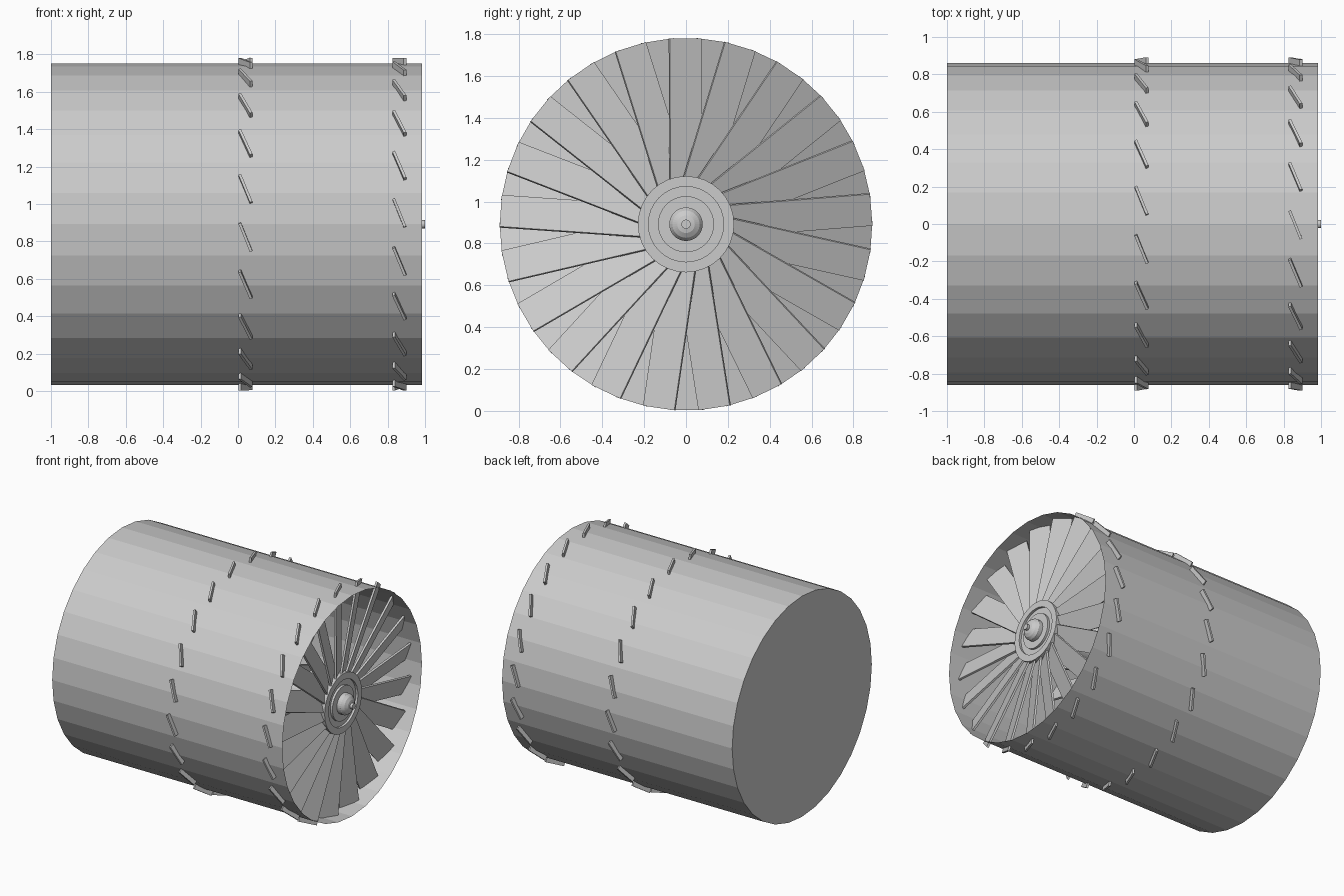
import bpy, bmesh, math
from mathutils import Matrix, Vector

if "Cube" in bpy.data.objects:
    bpy.data.objects.remove(bpy.data.objects["Cube"])

CZ = 0.892          # height of the engine axis
BLADES = 21
STEP = 2 * math.pi / BLADES


def finish(name, bm, normals=True):
    if normals:
        bmesh.ops.recalc_face_normals(bm, faces=bm.faces)
    me = bpy.data.meshes.new(name)
    bm.to_mesh(me)
    bm.free()
    ob = bpy.data.objects.new(name, me)
    ob.location = (0, 0, CZ)
    bpy.context.collection.objects.link(ob)
    return ob


def lathe(name, profile, n=32, cap_start=True, cap_end=True):
    """Revolve (x, radius) points about the x axis."""
    bm = bmesh.new()
    rings = []
    for x, r in profile:
        rings.append([bm.verts.new((x, r * math.cos(2 * math.pi * i / n),
                                    r * math.sin(2 * math.pi * i / n))) for i in range(n)])
    for a, b in zip(rings, rings[1:]):
        for i in range(n):
            j = (i + 1) % n
            bm.faces.new((a[i], a[j], b[j], b[i]))
    if cap_start:
        bm.faces.new(rings[0])
    if cap_end:
        bm.faces.new(rings[-1])
    return finish(name, bm)


def blade_row(name, x, start):
    """Ring of pitched flat blades; local y is radial, z tangential."""
    bm = bmesh.new()
    r0, r1 = 0.20, 0.888
    for k in range(BLADES):
        m = (Matrix.Translation((x, 0, 0))
             @ Matrix.Rotation(start + k * STEP, 4, 'X')
             @ Matrix.Translation((0, (r0 + r1) / 2, 0))
             @ Matrix.Rotation(math.radians(22), 4, 'Y')
             @ Matrix.Diagonal((0.015, r1 - r0, 0.163, 1)))
        bmesh.ops.create_cube(bm, size=1, matrix=m)
    return finish(name, bm)


# thin outer casing, closed at the back and open at the front
lathe("casing", [(-1, 0.86), (0.984, 0.86)], cap_end=False)

# two staggered blade rows
first = math.radians(176)
blade_row("front_blades", 0.8625, first)
blade_row("rear_blades", 0.0395, first + STEP / 2)

# front hub with a groove, rounded spinner and small nose pin
lathe("front_hub", [(0.825, 0.23), (0.908, 0.23), (0.908, 0.18), (0.89, 0.18),
                    (0.89, 0.134), (0.908, 0.134), (0.908, 0.08), (0.94, 0.08),
                    (0.962, 0.065), (0.976, 0.042), (0.98, 0.022), (1.0, 0.022)])

# rear hub and the shaft joining both rows
lathe("rear_hub", [(0.0, 0.23), (0.085, 0.23)])
lathe("shaft", [(0.08, 0.08), (0.83, 0.08)])
